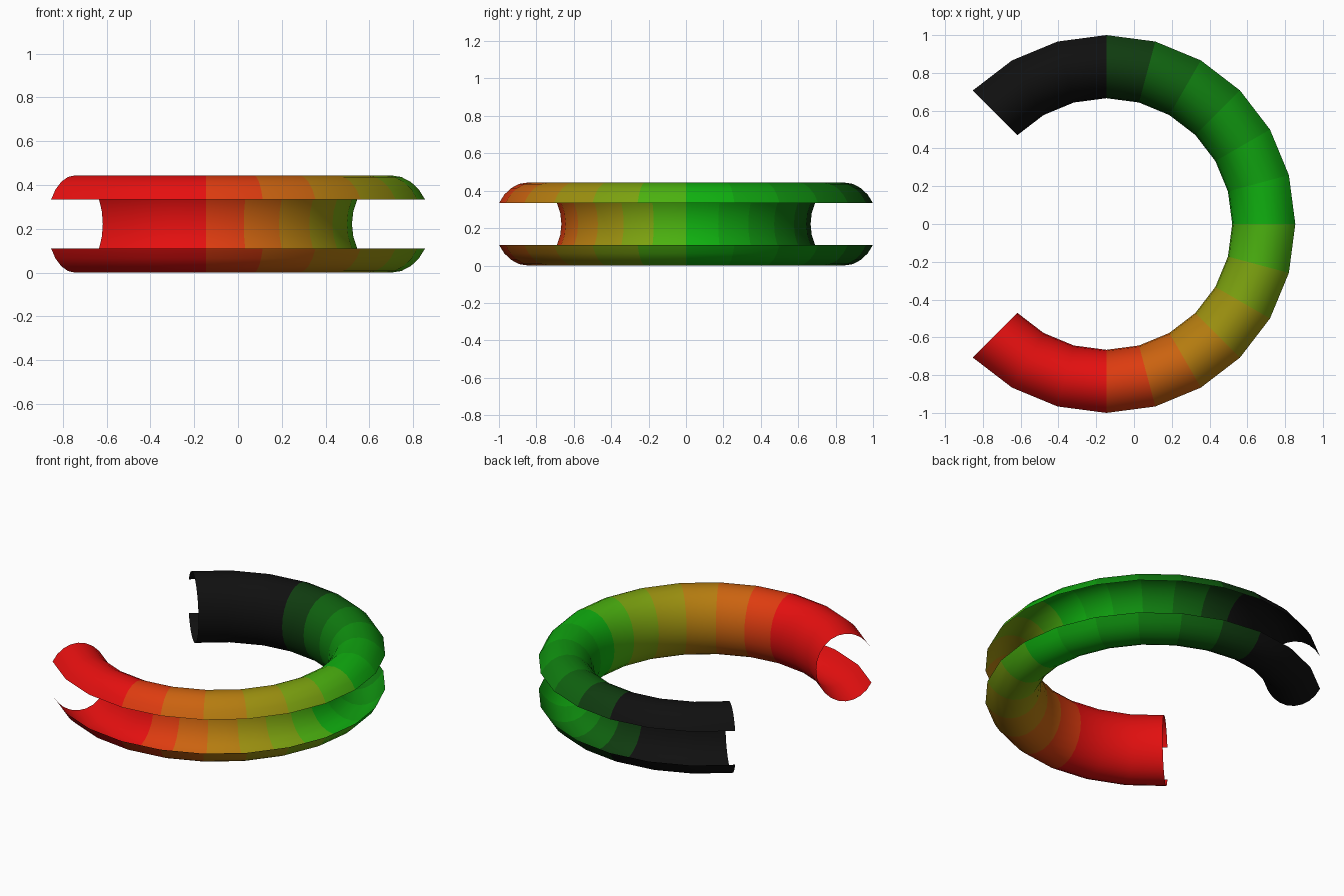
import bpy, bmesh
from math import sin, cos, radians

if "Cube" in bpy.data.objects:
    bpy.data.objects.remove(bpy.data.objects["Cube"])

ARC_STEPS, PROFILE_STEPS = 18, 20
CENTRE_X = -0.146            # axis of the ring
RING_R, HALF_W, HALF_H = 0.845, 0.179, 0.222

RED, GREEN, BLACK = (0.79, 0.005, 0.005), (0.005, 0.48, 0.005), (0.005, 0.005, 0.005)
STOPS = [(-135, RED), (-90, RED), (0, GREEN), (90, BLACK), (135, BLACK)]


def gradient(angle):
    for (a0, c0), (a1, c1) in zip(STOPS, STOPS[1:]):
        if angle <= a1:
            t = (angle - a0) / (a1 - a0)
            return [p + (q - p) * t for p, q in zip(c0, c1)] + [1.0]


def ring_point(arc, prof):
    r = RING_R + HALF_W * cos(prof)
    return (CENTRE_X + r * cos(arc), r * sin(arc), HALF_H + HALF_H * sin(prof))


# Three-quarter ring with an oval section, slotted along its outer side
bm = bmesh.new()
arcs = [-135 + 270 * i / ARC_STEPS for i in range(ARC_STEPS + 1)]
profs = [30 + 300 * j / PROFILE_STEPS for j in range(PROFILE_STEPS + 1)]
grid = [[bm.verts.new(ring_point(radians(a), radians(p))) for p in profs] for a in arcs]
for i in range(ARC_STEPS):
    for j in range(PROFILE_STEPS):
        f = bm.faces.new((grid[i][j], grid[i + 1][j], grid[i + 1][j + 1], grid[i][j + 1]))
        f.smooth = True
        f.material_index = i
mesh = bpy.data.meshes.new("slotted_ring")
bm.to_mesh(mesh)
bm.free()

# Colour blend along the arc, one material per segment
for i in range(ARC_STEPS):
    mat = bpy.data.materials.new(f"blend_{i:02d}")
    mat.diffuse_color = gradient((arcs[i] + arcs[i + 1]) / 2)
    mat.use_nodes = True
    mat.node_tree.nodes["Principled BSDF"].inputs["Base Color"].default_value = mat.diffuse_color
    mesh.materials.append(mat)

ring = bpy.data.objects.new("slotted_ring", mesh)
bpy.context.collection.objects.link(ring)
